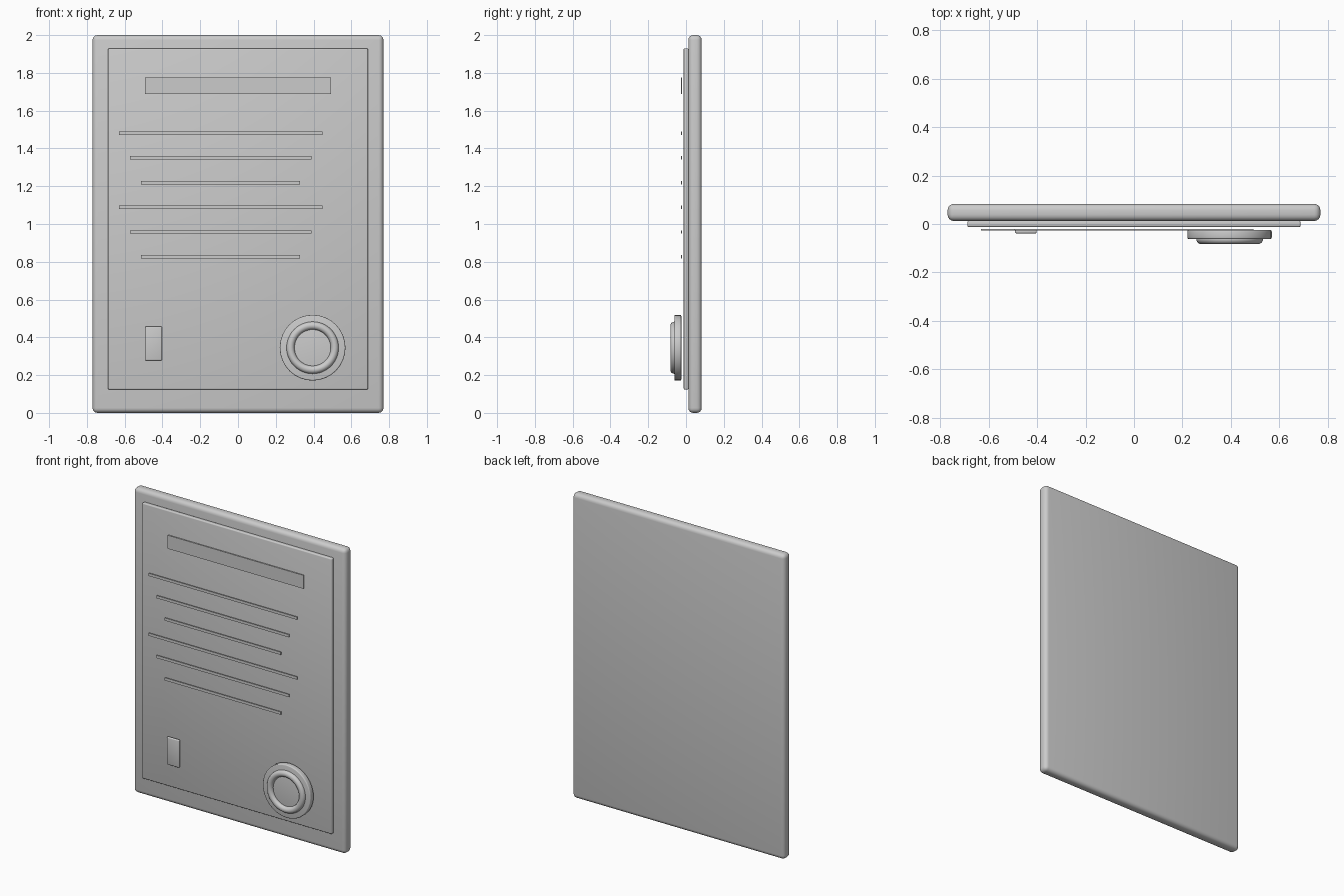
import bpy
import math

# Remove the default cube
if "Cube" in bpy.data.objects:
    bpy.data.objects.remove(bpy.data.objects["Cube"], do_unlink=True)

# Single neutral colour
grey = bpy.data.materials.new("neutral_grey")
grey.use_nodes = True
colour = (0.6, 0.6, 0.6, 1.0)
grey.diffuse_color = colour
grey.node_tree.nodes["Principled BSDF"].inputs["Base Color"].default_value = colour


def finish(name, bevel=0.0, segments=3):
    """Name the active object, round its edges, smooth it and colour it."""
    obj = bpy.context.object
    obj.name = name
    bpy.ops.object.transform_apply(location=False, rotation=True, scale=True)
    if bevel:
        mod = obj.modifiers.new("rounded_edges", 'BEVEL')
        mod.width = bevel
        mod.segments = segments
        mod.limit_method = 'ANGLE'
        mod.angle_limit = math.radians(40)
        bpy.ops.object.modifier_apply(modifier=mod.name)
    bpy.ops.object.shade_smooth_by_angle(angle=math.radians(35))
    obj.data.materials.append(grey)
    return obj


def slab(name, x, y, z, bevel=0.0, segments=3):
    """Box given by its (low, high) range on each axis."""
    ranges = (x, y, z)
    bpy.ops.mesh.primitive_cube_add(size=1, location=[(a + b) / 2 for a, b in ranges])
    bpy.context.object.scale = [b - a for a, b in ranges]
    return finish(name, bevel, segments)


# Backing board and the raised sheet on its front
slab("backing_board", (-0.77, 0.77), (0.0125, 0.083), (0, 2), 0.026, 4)
slab("raised_sheet", (-0.688, 0.688), (-0.0125, 0.0135), (0.123, 1.93), 0.007)

# Title bar and text lines, standing just off the sheet
slab("title_bar", (-0.493, 0.493), (-0.027, -0.020), (1.688, 1.776))
for i in range(6):
    half = 0.539 - 0.059 * (i % 3)
    z = 1.481 - 0.1308 * i
    slab(f"text_line_{i + 1}", (-0.092 - half, -0.092 + half),
         (-0.027, -0.021), (z - 0.009, z + 0.009))

# Small tab at the lower corner
slab("small_tab", (-0.491, -0.402), (-0.039, -0.023), (0.277, 0.458), 0.006)

# Round seal with a raised ring
SEAL_X, SEAL_Z = 0.395, 0.345
FACING = (math.radians(90), 0, 0)
bpy.ops.mesh.primitive_cylinder_add(vertices=32, radius=0.174, depth=0.037,
                                    location=(SEAL_X, -0.0435, SEAL_Z), rotation=FACING)
finish("seal_disc", 0.006)
bpy.ops.mesh.primitive_torus_add(major_radius=0.117, minor_radius=0.021,
                                 major_segments=48, minor_segments=16,
                                 location=(SEAL_X, -0.062, SEAL_Z), rotation=FACING)
finish("seal_ring")
